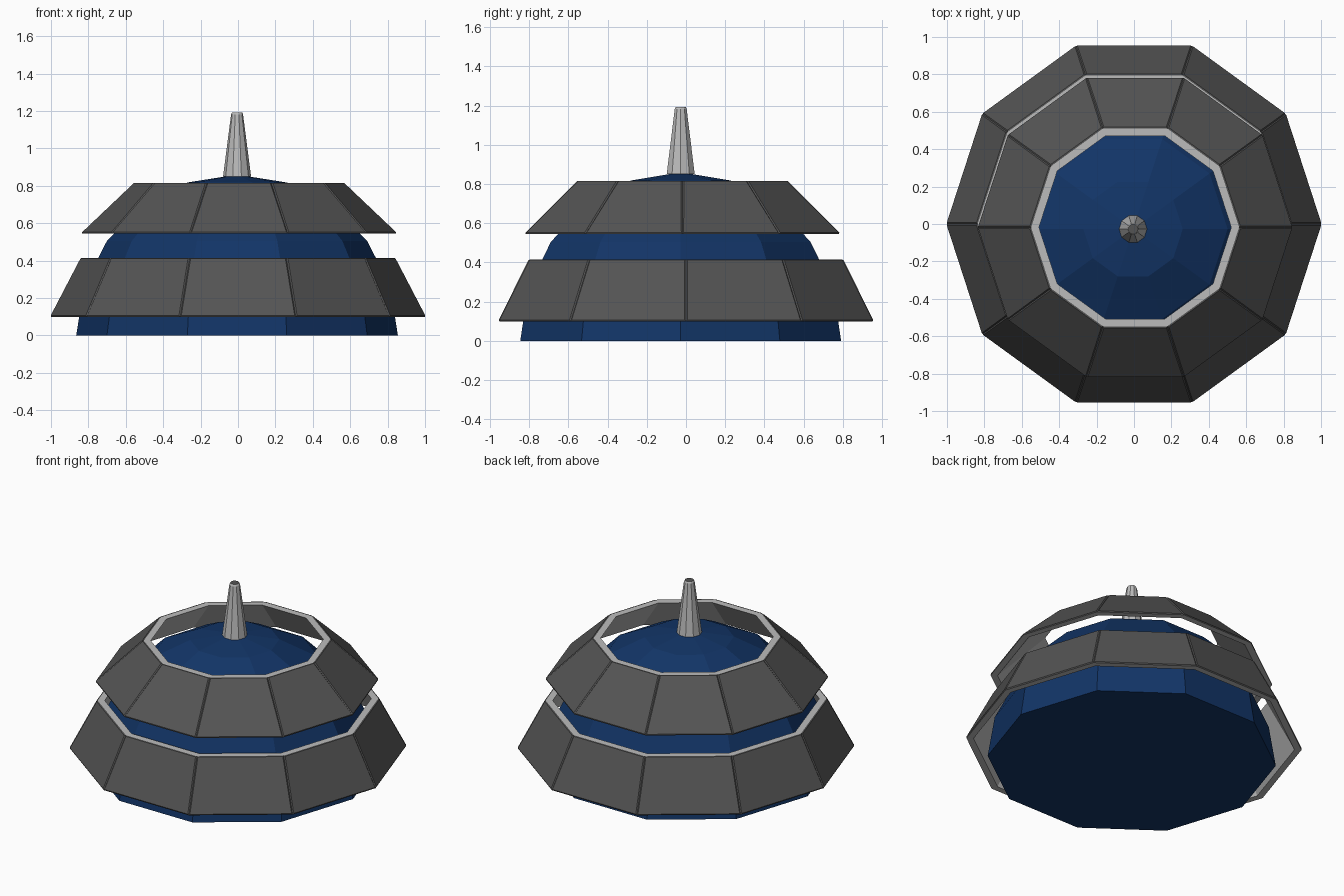
import bpy
import bmesh
from math import cos, sin, pi, radians

SIDES = 10
CORE_CENTRE = (-0.005, -0.027)

cube = bpy.data.objects.get("Cube")
if cube:
    bpy.data.objects.remove(cube, do_unlink=True)


def make_material(name, rgb):
    mat = bpy.data.materials.new(name)
    mat.use_nodes = True
    colour = (*rgb, 1.0)
    mat.diffuse_color = colour
    mat.node_tree.nodes["Principled BSDF"].inputs["Base Color"].default_value = colour
    return mat


navy = make_material("navy_blue", (0.006, 0.035, 0.135))
charcoal = make_material("charcoal", (0.088, 0.088, 0.088))
silver = make_material("light_grey", (0.5, 0.5, 0.5))


def revolve(bm, profile, closed=False):
    """Turn (radius, height) points into a ten-sided solid; return the bands of faces."""
    rings = []
    for radius, z in profile:
        if radius == 0:
            rings.append([bm.verts.new((0, 0, z))] * SIDES)
        else:
            rings.append([bm.verts.new((radius * cos(2 * pi * i / SIDES),
                                        radius * sin(2 * pi * i / SIDES), z))
                          for i in range(SIDES)])
    pairs = list(zip(rings, rings[1:]))
    if closed:
        pairs.append((rings[-1], rings[0]))
    bands = []
    for low, high in pairs:
        band = []
        for i in range(SIDES):
            j = (i + 1) % SIDES
            corners = dict.fromkeys((low[i], low[j], high[j], high[i]))
            band.append(bm.faces.new(list(corners)))
        bands.append(band)
    if not closed:
        for ring, flip in ((rings[0], True), (rings[-1], False)):
            if ring[0] is not ring[1]:
                bm.faces.new(ring[::-1] if flip else ring)
    bm.normal_update()
    return bands


def finish(bm, name, centre, materials):
    mesh = bpy.data.meshes.new(name)
    bmesh.ops.recalc_face_normals(bm, faces=bm.faces[:])
    bm.to_mesh(mesh)
    bm.free()
    for mat in materials:
        mesh.materials.append(mat)
    obj = bpy.data.objects.new(name, mesh)
    obj.location = (*centre, 0)
    bpy.context.collection.objects.link(obj)


# Faceted half-sphere core
bm = bmesh.new()
dome = [(0.86 * cos(radians(a)), 0.86 * sin(radians(a))) for a in range(0, 90, 18)]
revolve(bm, dome + [(0, 0.86)])
finish(bm, "dome_core", CORE_CENTRE, [navy])


# Sloping armour rings: light shell with raised dark panels outside
def armour_ring(name, centre, r_low, z_low, r_high, z_high, wall=0.042):
    bm = bmesh.new()
    section = [(r_low, z_low), (r_high, z_high),
               (r_high - wall, z_high), (r_low - wall, z_low)]
    outer = revolve(bm, section, closed=True)[0]
    rims = bmesh.ops.inset_individual(bm, faces=outer, thickness=0.008, depth=0.006)
    for face in outer + rims["faces"]:
        face.material_index = 1
    finish(bm, name, centre, [silver, charcoal])


armour_ring("lower_ring", (0, 0), 1.0, 0.10, 0.836, 0.415)
armour_ring("upper_ring", (0.006, -0.018), 0.84, 0.545, 0.556, 0.815)

# Tapered spike with a dark flat tip
bm = bmesh.new()
revolve(bm, [(0.075, 0.85), (0.032, 1.182), (0.027, 1.193)])
for face in bm.faces:
    if face.calc_center_median().z > 1.19:
        face.material_index = 1
finish(bm, "spike", CORE_CENTRE, [silver, charcoal])
